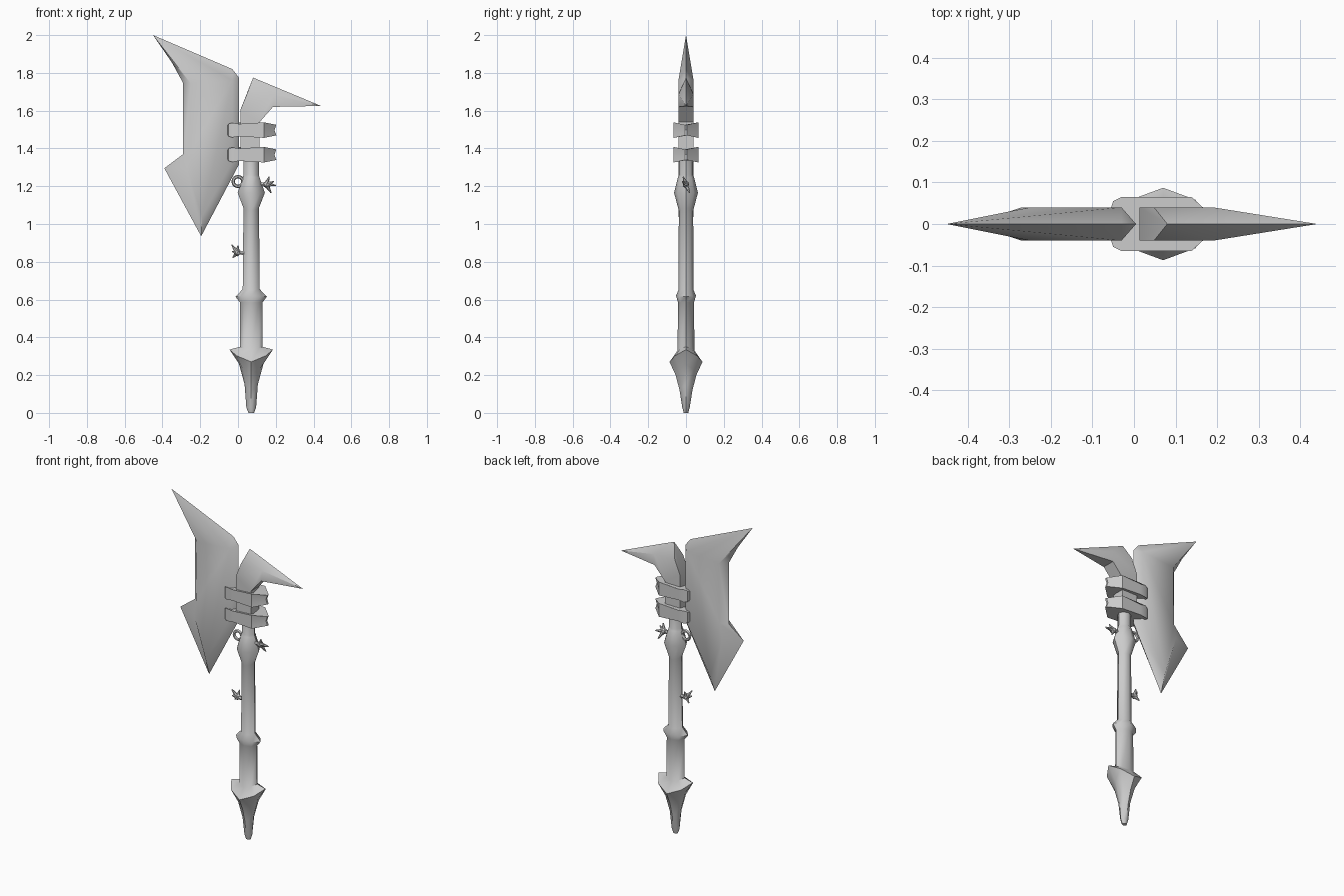
import bpy, bmesh, math
from mathutils import Vector

if "Cube" in bpy.data.objects:
    bpy.data.objects.remove(bpy.data.objects["Cube"])

CX = 0.07  # shaft axis


def make(name, verts, faces, angle):
    me = bpy.data.meshes.new(name)
    me.from_pydata([tuple(v) for v in verts], [], faces)
    bm = bmesh.new()
    bm.from_mesh(me)
    bmesh.ops.remove_doubles(bm, verts=bm.verts, dist=1e-5)
    bmesh.ops.recalc_face_normals(bm, faces=bm.faces)
    bm.to_mesh(me)
    bm.free()
    ob = bpy.data.objects.new(name, me)
    bpy.context.collection.objects.link(ob)
    bpy.ops.object.select_all(action='DESELECT')
    ob.select_set(True)
    bpy.context.view_layer.objects.active = ob
    bpy.ops.object.shade_smooth_by_angle(angle=math.radians(angle))
    return ob


def loft(rings):
    """Skin a list of equal-length rings and cap both ends."""
    n = len(rings[0])
    verts = [v for r in rings for v in r]
    faces = [(k * n + i, k * n + (i + 1) % n, (k + 1) * n + (i + 1) % n, (k + 1) * n + i)
             for k in range(len(rings) - 1) for i in range(n)]
    faces += [tuple(range(n)), tuple(range(len(verts) - n, len(verts)))]
    return verts, faces


# Handle: eight-sided rings (x radius, y radius, z at the x corners, z at the y corners)
profile = [(.015, .012, 0, 0), (.026, .02, .03, .03), (.035, .034, .15, .12),
           (.065, .055, .26, .2), (.115, .087, .335, .27), (.06, .045, .35, .33),
           (.06, .042, .585, .585), (.083, .053, .615, .62), (.045, .04, .655, .65),
           (.041, .038, 1.085, 1.07), (.072, .063, 1.165, 1.165), (.045, .042, 1.245, 1.25),
           (.04, .037, 1.26, 1.26), (.04, .037, 1.38, 1.38)]
rings = []
for rx, ry, zx, zy in profile:
    ring = []
    for i in range(8):
        a = i * math.pi / 4
        t = math.sin(a) ** 2
        ring.append((CX + rx * math.cos(a) * (.95 if i % 2 else 1),
                     ry * math.sin(a) * (.95 if i % 2 else 1), zx * (1 - t) + zy * t))
    rings.append(ring)
make("handle", *loft(rings), 50)

# Blade: sharp outline at y = 0, each point joined to a point of the thick inner outline
outer = [(-.45, 2), (-.03, 1.82), (.005, 1.775), (.005, 1.315), (-.195, .935),
         (-.39, 1.295), (-.29, 1.37), (-.29, 1.745), (-.35, 1.855)]
inner = [(-.25, 1.745), (-.03, 1.76), (-.03, 1.33), (-.19, 1.04), (-.27, 1.295), (-.255, 1.38)]
link = [0, 1, 1, 2, 3, 4, 5, 0, 0]
n, m = len(outer), len(inner)
verts = [(x, 0, z) for x, z in outer]
faces = []
for s in (-1, 1):
    base = len(verts)
    verts += [(x, s * .04, z) for x, z in inner]
    for i in range(n):
        j = (i + 1) % n
        a, b = base + link[i], base + link[j]
        faces.append((i, j, b) if a == b else (i, j, b, a))
    faces.append(tuple(range(base, base + m)))
make("blade", verts, faces, 60)

# Back spike: side outline mirrored in y, with a ridge on top and a single tip
side = [(.013, 1.38), (.013, 1.605), (.048, 1.69), (.19, 1.685), (.185, 1.62), (.115, 1.54), (.115, 1.38)]
verts = [(x, s * .04, z) for s in (-1, 1) for x, z in side] + [(.08, 0, 1.775), (.44, 0, 1.625)]
R, T = 14, 15
faces = [(1, 8, R), (4, 11, T)]
for o in (0, 7):
    faces += [tuple(range(o, o + 7)), (o + 1, R, o + 2), (o + 2, R, o + 3),
              (o + 3, R, T), (o + 4, o + 3, T)]
for a, b in ((0, 1), (4, 5), (5, 6), (6, 0)):
    faces.append((a, b, b + 7, a + 7))
make("back_spike", verts, faces, 40)

# Two straps clamping the blade: plan points (x, y, half height)
plan = [(-.058, .03, .02), (-.05, .055, .033), (-.03, .065, .039), (.005, .065, .033),
        (.138, .065, .041), (.203, .006, .028)]
plan += [(x, -y, h) for x, y, h in reversed(plan)]
for k, zc in enumerate((1.497, 1.367)):
    levels = [[(x - (.01 if f == 0 and x > .2 else 0), y, zc + f * h) for x, y, h in plan]
              for f in (-1, 0, 1)]
    make(f"strap_{k + 1}", *loft(levels), 35)

# Small ring beside the upper collar
bpy.ops.mesh.primitive_torus_add(location=(0, 0, 1.225), rotation=(math.pi / 2, 0, 0),
                                 major_radius=.026, minor_radius=.009,
                                 major_segments=12, minor_segments=6)
bpy.context.object.name = "side_ring"
bpy.ops.object.shade_smooth_by_angle(angle=math.radians(60))


def rod(name, p, q, r1, r2):
    p, q = Vector(p), Vector(q)
    rot = (q - p).to_track_quat('Z', 'Y')
    rings = [[c + rot @ Vector((r * math.cos(a), r * math.sin(a), 0))
              for a in (i * math.pi / 3 for i in range(6))] for c, r in ((p, r1), (q, r2))]
    make(name, *loft(rings), 40)


# Tied knots: a stem, a bead and loose pointed ends
def knot(name, start, centre, tips):
    rod(name + "_stem", start, centre, .011, .011)
    bpy.ops.mesh.primitive_ico_sphere_add(subdivisions=1, radius=.02, location=centre)
    bpy.context.object.name = name + "_bead"
    for i, t in enumerate(tips):
        rod(f"{name}_end_{i + 1}", centre, t, .014, .003)


knot("upper_knot", (.09, 0, 1.21), (.15, 0, 1.21),
     [(.165, -.015, 1.25), (.2, .01, 1.205), (.175, .02, 1.165), (.19, -.02, 1.225)])
knot("lower_knot", (.05, 0, .845), (-.003, 0, .848),
     [(-.033, -.012, .89), (-.028, .012, .822), (0, .015, .885), (-.03, -.015, .855)])
